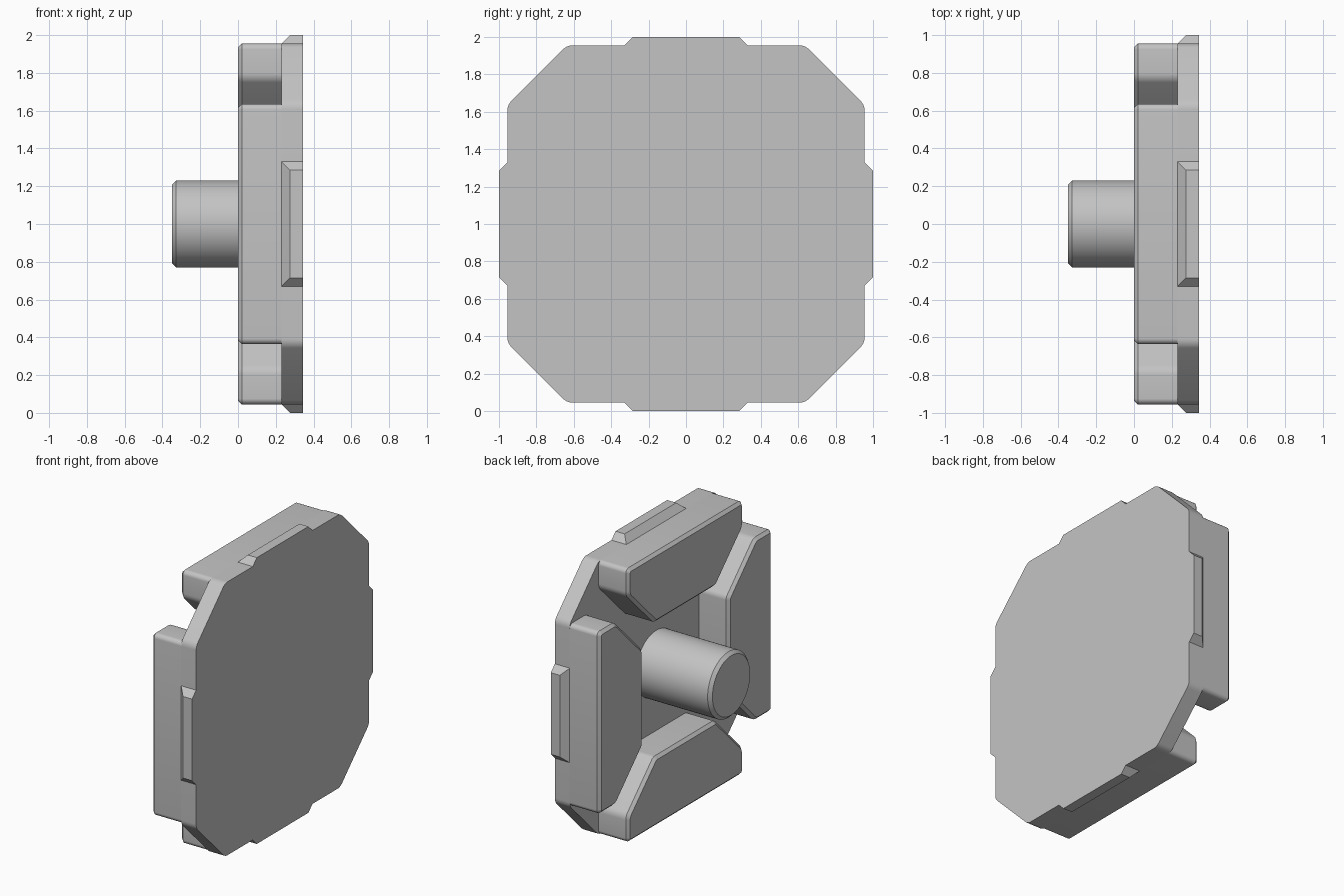
import bpy, bmesh, math
from mathutils import Vector, Matrix

cube = bpy.data.objects.get("Cube")
if cube:
    bpy.data.objects.remove(cube, do_unlink=True)

grey = bpy.data.materials.new("light grey")
grey.use_nodes = True
colour = (0.55, 0.55, 0.55, 1)
grey.diffuse_color = colour
grey.node_tree.nodes["Principled BSDF"].inputs["Base Color"].default_value = colour

BACK, SEAT, FACE = 0.0, 0.23, 0.345   # depths along x
EDGE, HALF = 0.955, 0.636             # plate half width, flat half length


def rounded(points, radii, steps=5):
    """Replace each corner of a 2D outline with an arc."""
    out = []
    for i, (p, r) in enumerate(zip(points, radii)):
        p = Vector(p)
        a = (Vector(points[i - 1]) - p).normalized()
        b = (Vector(points[(i + 1) % len(points)]) - p).normalized()
        if r == 0:
            out.append(p)
            continue
        half = a.angle(b) / 2
        centre = p + (a + b).normalized() * (r / math.sin(half))
        start = p + a * (r / math.tan(half)) - centre
        end = p + b * (r / math.tan(half)) - centre
        for k in range(steps + 1):
            out.append(centre + start.lerp(end, k / steps).normalized() * r)
    return out


def finish(name, bm, turn=0):
    """Turn about the x axis, lift to standing height and shade."""
    bmesh.ops.recalc_face_normals(bm, faces=bm.faces)
    bm.transform(Matrix.Translation((0, 0, 1)) @ Matrix.Rotation(turn, 4, 'X'))
    mesh = bpy.data.meshes.new(name)
    bm.to_mesh(mesh)
    bm.free()
    mesh.materials.append(grey)
    obj = bpy.data.objects.new(name, mesh)
    bpy.context.collection.objects.link(obj)
    bpy.ops.object.select_all(action='DESELECT')
    obj.select_set(True)
    bpy.context.view_layer.objects.active = obj
    bpy.ops.object.shade_smooth_by_angle(angle=math.radians(30))


def prism(outline, x0, x1, chamfer=0):
    """Extrude a (y, z) outline along x, chamfering the rim at x0."""
    bm = bmesh.new()
    face = bm.faces.new([bm.verts.new((x0, y, z)) for y, z in outline])
    grown = bmesh.ops.extrude_face_region(bm, geom=[face], use_keep_orig=True)
    moved = [v for v in grown["geom"] if isinstance(v, bmesh.types.BMVert)]
    bmesh.ops.translate(bm, verts=moved, vec=(x1 - x0, 0, 0))
    if chamfer:
        rim = [e for e in bm.edges if all(abs(v.co.x - x0) < 1e-5 for v in e.verts)]
        bmesh.ops.bevel(bm, geom=rim, offset=chamfer, segments=1, affect='EDGES')
    return bm


# Face plate: octagon with softened corners
octagon = [(HALF, -EDGE), (EDGE, -HALF), (EDGE, HALF), (HALF, EDGE),
           (-HALF, EDGE), (-EDGE, HALF), (-EDGE, -HALF), (-HALF, -EDGE)]
finish("face_plate", prism(rounded(octagon, [0.07] * 8), SEAT, FACE))

# Centre peg
circle = [(0.23 * math.cos(math.tau * i / 64), 0.23 * math.sin(math.tau * i / 64))
          for i in range(64)]
finish("centre_peg", prism(circle, -0.35, SEAT, 0.022))

# Four rear blocks with tapered inner sides, and four edge tabs
block = [(-HALF, EDGE), (-HALF, 0.77), (-0.335, 0.47),
         (0.335, 0.47), (HALF, 0.77), (HALF, EDGE)]
block_outline = rounded(block, [0.03, 0.07, 0.05, 0.05, 0.07, 0.03])

for i, side in enumerate(("top", "front", "bottom", "back")):
    turn = i * math.pi / 2
    finish(side + "_block", prism(block_outline, BACK, SEAT, 0.02), turn)

    bm = bmesh.new()
    rings = []
    for x, half, z in ((SEAT, 0.33, EDGE), (SEAT + 0.045, 0.285, 1.0)):
        rings.append([bm.verts.new((px, py, z)) for px, py in
                      ((x, -half), (FACE, -half), (FACE, half), (x, half))])
    low, high = rings
    bm.faces.new(low)
    bm.faces.new(high)
    for k in range(4):
        n = (k + 1) % 4
        bm.faces.new((low[k], low[n], high[n], high[k]))
    finish(side + "_tab", bm, turn)
